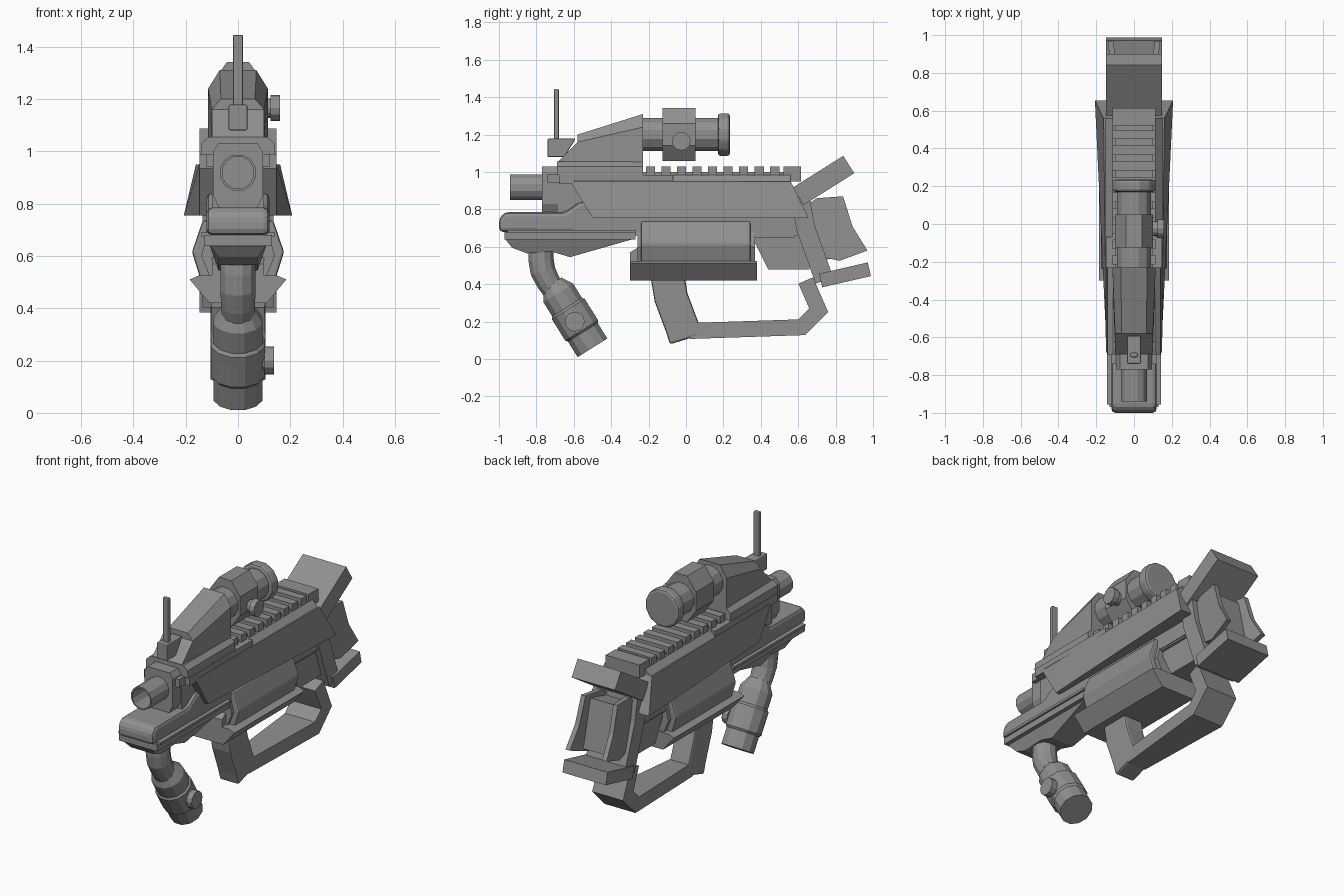
import bpy, bmesh, math
from mathutils import Vector, Matrix

old = bpy.data.objects.get("Cube")
if old:
    bpy.data.objects.remove(old, do_unlink=True)

GREY = (.28, .28, .28, 1)
metal = bpy.data.materials.new("gunmetal grey")
metal.use_nodes = True
metal.diffuse_color = GREY
metal.node_tree.nodes["Principled BSDF"].inputs["Base Color"].default_value = GREY


def clamp(value):
    return max(0, min(1, value))


def finish(name, bm, bevel=0):
    bmesh.ops.recalc_face_normals(bm, faces=bm.faces)
    mesh = bpy.data.meshes.new(name)
    bm.to_mesh(mesh)
    bm.free()
    mesh.materials.append(metal)
    part = bpy.data.objects.new(name, mesh)
    bpy.context.collection.objects.link(part)
    if bevel:
        modifier = part.modifiers.new("Bevel", "BEVEL")
        modifier.width, modifier.segments = bevel, 2


def loft(name, rings, bevel=0):
    """Skin a list of equal-length closed rings and cap both ends."""
    bm = bmesh.new()
    rows = [[bm.verts.new(point) for point in ring] for ring in rings]
    for near, far in zip(rows, rows[1:]):
        for i in range(len(near)):
            bm.faces.new((near[i - 1], near[i], far[i], far[i - 1]))
    bm.faces.new(rows[0])
    bm.faces.new(rows[-1])
    finish(name, bm, bevel)


def prism(name, profile, width, bevel=0):
    """Side profile (y, z) spread both ways; width may be a function of y and z."""
    spread = width if callable(width) else lambda y, z: width
    loft(name, [[(side * spread(y, z), y, z) for y, z in profile] for side in (-1, 1)], bevel)


def section(name, half, front, back, bevel=0):
    """Mirrored (x, z) cross-section extruded from front to back."""
    outline = half + [(-x, z) for x, z in reversed(half)]
    loft(name, [[(x, y, z) for x, z in outline] for y in (front, back)], bevel)


def block(name, width, front, back, bottom, top, bevel=0):
    section(name, [(width, bottom), (width, top)], front, back, bevel)


def bar(name, path, thickness, width, bevel=0):
    """Strip of even thickness following a side path, with mitred corners."""
    points = [Vector(p) for p in path]
    steps = [(b - a).normalized() for a, b in zip(points, points[1:])]
    sides = [Vector((-step.y, step.x)) for step in steps]
    upper, lower = [], []
    for point, before, after in zip(points, sides[:1] + sides, sides + sides[-1:]):
        mitre = before + after
        mitre *= thickness / 2 / mitre.dot(before)
        upper.append(point + mitre)
        lower.append(point - mitre)
    prism(name, upper + lower[::-1], width, bevel)


def ring(centre, direction, radius, stretch=1, sides=12):
    """Circle around a side-plane point, facing along a side-plane direction."""
    up = Vector((-direction.y, direction.x)).normalized()
    result = []
    for i in range(sides):
        angle = math.tau * (i + .5) / sides
        y, z = centre + up * radius * math.sin(angle)
        result.append((radius * stretch * math.cos(angle), y, z))
    return result


def tube(name, path, radii, bevel=0, **shape):
    points = [Vector(p) for p in path]
    ahead, behind = points[1:] + points[-1:], points[:1] + points
    rings = [ring(point, a - b, radius, **shape)
             for point, a, b, radius in zip(points, ahead, behind, radii)]
    loft(name, rings, bevel)


def cylinder(name, front, back, height, radius, bevel=0, **shape):
    tube(name, [(front, height), (back, height)], [radius, radius], bevel, **shape)


def knob(name, y, z, radius, inner, outer):
    """Adjuster on the left side: thin stem and wider cap."""
    bm = bmesh.new()
    step = outer - radius * .7
    for size, start, end in ((radius * .75, inner, step), (radius, step, outer)):
        place = Matrix.Translation(((start + end) / 2, y, z)) @ Matrix.Rotation(math.pi / 2, 4, "Y")
        bmesh.ops.create_cone(bm, cap_ends=True, segments=12, radius1=size, radius2=size,
                              depth=end - start, matrix=place)
    finish(name, bm)


# Receiver: side skirts flare outward towards the rear and the bottom
SHOULDER, HEM, DECK = .95, .755, .985


def skirt_width(y, z):
    rearward = clamp((y + .5) / 1.15)
    drop = (SHOULDER - z) / (SHOULDER - HEM)
    return .147 + rearward * (.015 + .045 * drop)


prism("receiver", [(-.62, SHOULDER), (-.5, HEM), (.655, HEM), (.56, SHOULDER)], skirt_width)
section("receiver_top", [(.15, SHOULDER), (.115, DECK)], -.6, .56)
block("front_cover", .148, -.68, -.07, .935, DECK)
section("cover_shoulder", [(.143, DECK), (.14, 1.03), (.112, 1.055)], -.69, -.23)
block("lower_receiver", .12, -.6, .6, .66, HEM)

# Accessory rail on top
RAIL_TOP, RAIL_WIDTH, PITCH = 1.03, .115, .083
block("rail_base", .1, -.23, .55, SHOULDER, 1)
for i in range(9):
    start = i * PITCH - .215
    block(f"rail_tooth_{i + 1}", RAIL_WIDTH, start, start + PITCH * .6, DECK, RAIL_TOP)
block("rail_end", RAIL_WIDTH, .52, .615, SHOULDER, RAIL_TOP)

# Scope housing, narrowing towards its sloped roof
HOUSING_BACK, HOUSING_FLOOR = -.23, 1.05
prism("scope_housing", [(-.69, HOUSING_FLOOR), (HOUSING_BACK, HOUSING_FLOOR),
                        (HOUSING_BACK, 1.24), (-.58, 1.16)],
      lambda y, z: .114 if y == HOUSING_BACK else .1)
loft("scope_roof", [[(-low, y, eaves), (low, y, eaves), (high, y, ridge), (-high, y, ridge)]
                    for y, low, high, eaves, ridge in
                    ((-.58, .1, .065, 1.16, 1.2), (HOUSING_BACK, .114, .07, 1.24, 1.31))])

# Scope
AXIS = 1.2
cylinder("scope_tube", HOUSING_BACK, .2, AXIS, .092)
cylinder("scope_eyepiece", .17, .235, AXIS, .118, bevel=.015)
cylinder("scope_ring", -.125, .05, AXIS, .153, stretch=.72, sides=8)
knob("scope_knob", -.025, 1.165, .05, .09, .16)

# Front sight
prism("sight_base", [(-.74, 1.08), (-.65, 1.08), (-.59, 1.178), (-.74, 1.178)], .036, bevel=.006)
block("sight_post", .02, -.706, -.68, 1.12, 1.445, bevel=.007)

# Hollow barrel and its collar
MUZZLE, BORE_HEIGHT, OUTER, BORE = -.94, .918, .071, .062
loft("barrel", [ring(Vector((y, BORE_HEIGHT)), Vector((1, 0)), radius) for y, radius in
                ((-.6, OUTER), (MUZZLE, OUTER), (MUZZLE, BORE), (-.75, BORE))])
section("barrel_collar", [(.07, .78), (.095, .83), (.095, 1), (.075, RAIL_TOP)], -.77, -.69)
block("collar_wings", .12, -.74, -.66, .94, .99)
block("barrel_shroud", .1, -.69, -.5, .76, SHOULDER)

# Forend with side rails and underside fairing
FOREND_BACK = -.27
prism("forend", [(-1, .68), (-1, .75), (-.97, .785), (-.65, .785), (-.57, .84), (-.4, .84),
                 (FOREND_BACK, .74), (FOREND_BACK, .67)], .12, bevel=.022)
block("forend_rails", .142, -.955, FOREND_BACK, .675, .69)
block("forend_lower_rails", .13, -.97, FOREND_BACK, .638, .68)
prism("forend_fairing", [(-.97, .645), (-.93, .595), (-.85, .565), (-.72, .575), (-.62, .545),
                         (FOREND_BACK, .645)], lambda y, z: .11 if z > .6 else .075)

# Hanging lamp grip: bent neck, then a body, ring and knob on a slanted axis
tube("lamp_neck", [(-.775, .6), (-.775, .53), (-.765, .47), (-.735, .41), (-.69, .345)],
     [.07, .07, .07, .066, .062])
lamp_top, lamp_end = Vector((-.715, .405)), Vector((-.5, .06))


def lamp(name, stations, radii):
    tube(name, [lamp_top.lerp(lamp_end, t) for t in stations], radii)


SHELL, BAND = .097, .107
lamp("lamp_body", [0, .15, 1], [.06, SHELL, SHELL])
lamp("lamp_ring", [.37, .4, .73, .76], [SHELL, BAND, BAND, SHELL])
knob("lamp_knob", -.595, .2, .053, .08, .138)

# Side pod and the tray beneath it
section("pod", [(.14, .5), (.176, .615), (.135, .735)], -.24, .345, bevel=.01)
section("pod_core", [(.1, .5), (.14, .6), (.11, .72)], -.26, .37)
section("tray", [(.11, .42), (.185, .51), (.15, .525)], -.3, .38)
prism("tray_front", [(-.3, .52), (-.3, .57), (-.25, .6), (-.2, .52)], .1)

# Rear lower body
block("rear_block", .115, .33, .58, .65, .735)
prism("rear_body", [(.35, .66), (.44, .478), (.66, .478), (.66, .7)], .1)

# Pistol grip and hand guard loop
bar("pistol_grip", [(-.1, .45), (-.08, .33), (-.02, .17), (0, .105)], .18, .065, bevel=.012)
bar("hand_guard", [(.02, .15), (.62, .17), (.71, .26), (.64, .42)], .085,
    lambda y, z: .06 + .045 * clamp(y / .65))

# Stock: spine, top bracket, lower tab and flared butt
bar("stock_spine", [(.6, .92), (.64, .7), (.74, .42)], .1, .135)
bar("stock_top_bracket", [(.6, .87), (.87, 1.04)], .11, .147)
bar("stock_tab", [(.72, .42), (.98, .48)], .075, .147)
bar("butt_core", [(.73, .83), (.79, .54)], .14, .1)
butt = [(.64, .82), (.7, .86), (.84, .87), (.89, .71), (.97, .58), (.82, .525), (.71, .55)]
for label, side in (("left", 1), ("right", -1)):
    loft(f"butt_plate_{label}", [[(side * (edge + .12 * (y - .64)), y, z) for y, z in butt]
                                 for edge in (.07, .1)])
